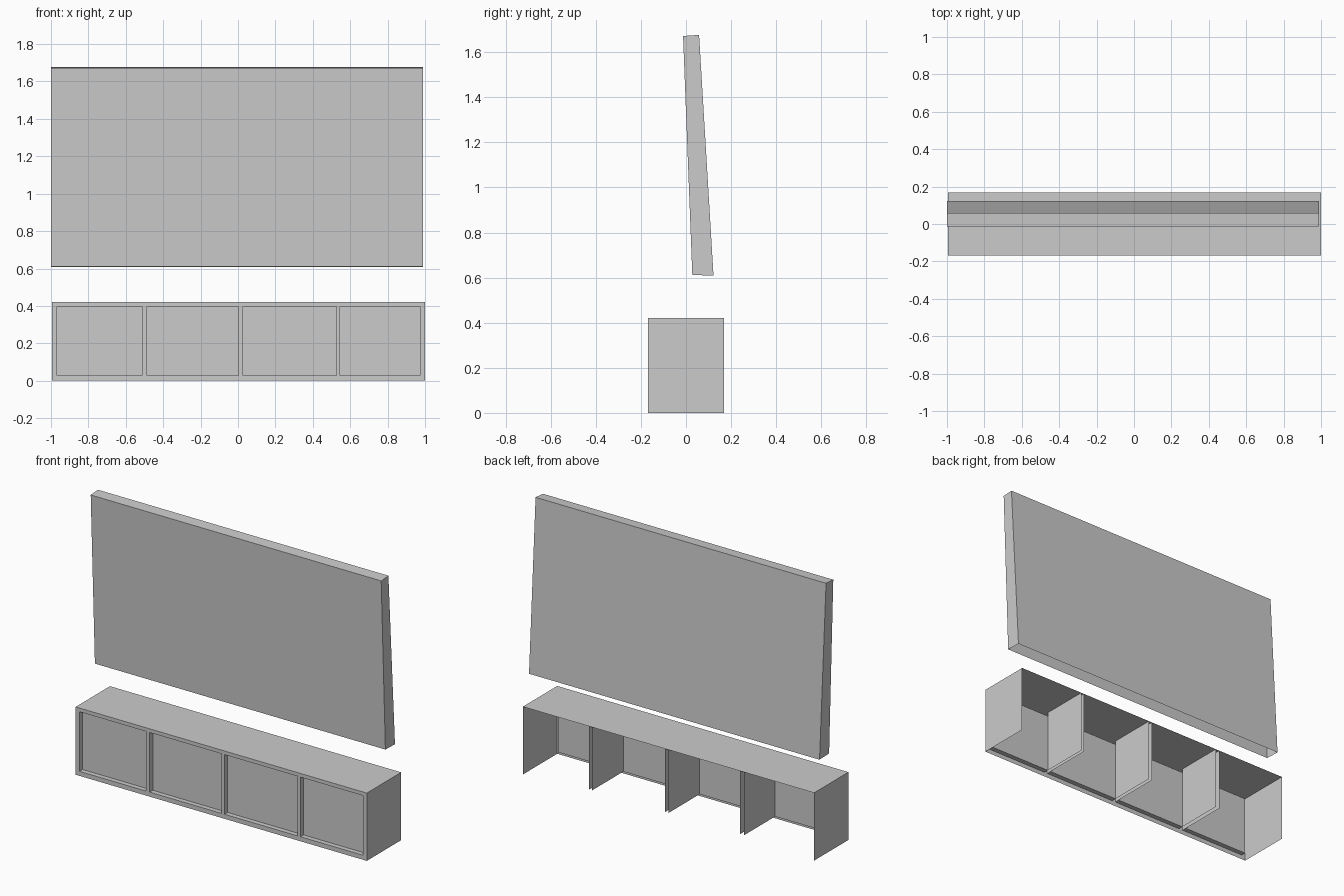
import bpy, bmesh

if "Cube" in bpy.data.objects:
    bpy.data.objects.remove(bpy.data.objects["Cube"])

X0, X1 = -0.995, 1.0          # cabinet ends
Y0, Y1 = -0.168, 0.168        # cabinet front and back
H = 0.42                      # cabinet height
RECESS = Y0 + 0.03            # depth of the door panels
BOTTOM, TOP = 0.028, 0.397    # door opening heights
DOORS = [(-0.968, -0.514), (-0.487, 0.003), (0.026, 0.526), (0.546, 0.974)]


def sheet_object(name, quads):
    """Object made of single-sided sheets, each a list of four corners."""
    bm = bmesh.new()
    for quad in quads:
        bm.faces.new([bm.verts.new(p) for p in quad])
    bmesh.ops.remove_doubles(bm, verts=bm.verts, dist=1e-5)
    bmesh.ops.recalc_face_normals(bm, faces=bm.faces)
    mesh = bpy.data.meshes.new(name)
    bm.to_mesh(mesh)
    bm.free()
    obj = bpy.data.objects.new(name, mesh)
    bpy.context.collection.objects.link(obj)
    return obj


def facing_x(x, y0, y1, z0, z1):
    return [(x, y0, z0), (x, y1, z0), (x, y1, z1), (x, y0, z1)]


def facing_y(y, x0, x1, z0, z1):
    return [(x0, y, z0), (x1, y, z0), (x1, y, z1), (x0, y, z1)]


def facing_z(z, x0, x1, y0, y1):
    return [(x0, y0, z), (x1, y0, z), (x1, y1, z), (x0, y1, z)]


# Cabinet shell: top, ends and front frame; back and underside are open
xs = [X0] + [x for door in DOORS for x in door] + [X1]
zs = [0, BOTTOM, TOP, H]
shell = [facing_x(X0, Y0, Y1, 0, H), facing_x(X1, Y0, Y1, 0, H),
         facing_z(H, X0, X1, Y0, Y1)]
for i in range(len(xs) - 1):
    for k in range(3):
        if not (k == 1 and i % 2 == 1):      # leave the door openings
            shell.append(facing_y(Y0, xs[i], xs[i + 1], zs[k], zs[k + 1]))

# Recess walls around each door, joined to the frame
for a, b in DOORS:
    shell += [facing_x(x, Y0, RECESS, BOTTOM, TOP) for x in (a, b)]
    shell += [facing_z(z, a, b, Y0, RECESS) for z in (BOTTOM, TOP)]
    shell.append(facing_y(RECESS, a, b, BOTTOM, TOP))
sheet_object("cabinet_shell", shell)

# Dividers: a pair of thin sheets between neighbouring doors
for i in range(3):
    pair = (DOORS[i][1], DOORS[i + 1][0])
    sheet_object(f"divider_{i + 1}",
                 [facing_x(x, RECESS, Y1, BOTTOM, H) for x in pair])

# Screen: leaning tapered slab, extruded sideways, open underneath
profile = [(0.028, 0.612), (-0.013, 1.672), (0.058, 1.677), (0.122, 0.609)]
left, right = -1.0, 0.99
screen = [[(x, y, z) for y, z in profile] for x in (left, right)]
for (ya, za), (yb, zb) in zip(profile, profile[1:]):
    screen.append([(left, ya, za), (right, ya, za),
                   (right, yb, zb), (left, yb, zb)])
sheet_object("screen", screen)
